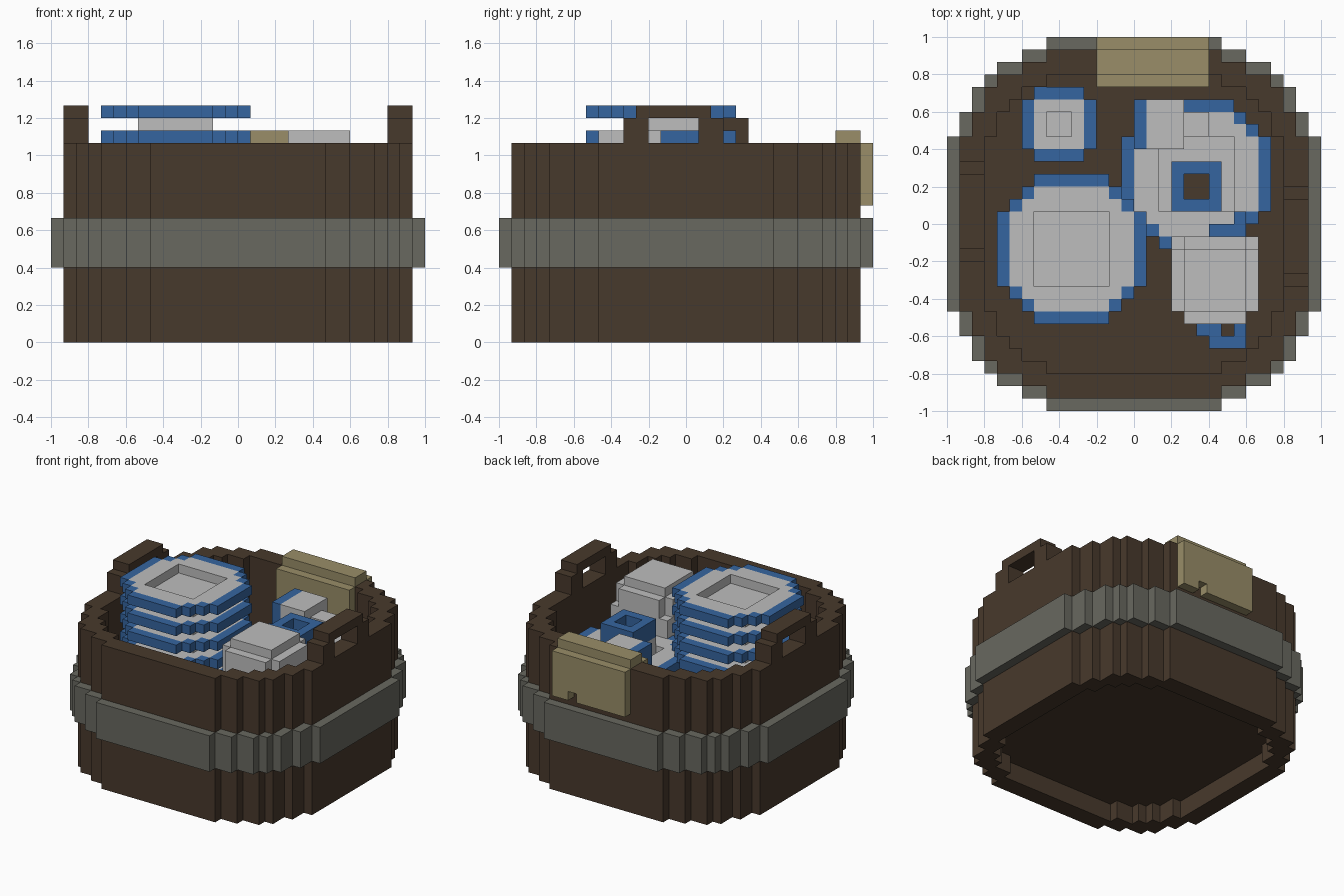
import bpy, bmesh

if "Cube" in bpy.data.objects:
    bpy.data.objects.remove(bpy.data.objects["Cube"])

U = 1 / 15  # block size


def material(name, rgb):
    m = bpy.data.materials.new(name)
    m.diffuse_color = (*rgb, 1)
    m.use_nodes = True
    m.node_tree.nodes["Principled BSDF"].inputs["Base Color"].default_value = m.diffuse_color
    return m


BROWN = material("dark_wood", (0.064, 0.041, 0.025))
GREY = material("iron_grey", (0.138, 0.138, 0.115))
BLUE = material("glaze_blue", (0.036, 0.130, 0.350))
WHITE = material("china_white", (0.515, 0.515, 0.515))
TAN = material("tan_cloth", (0.319, 0.270, 0.138))
MATS = [BROWN, GREY, BLUE, WHITE, TAN]


def rect(x0, x1, y0, y1):
    return {(i, j) for i in range(x0, x1) for j in range(y0, y1)}


def disc(widths, cx=0, cy=0):
    """Stepped disc: half width of each row, counted from the middle outwards."""
    cells = set()
    for r, w in enumerate(widths):
        cells |= rect(cx - w, cx + w, cy + r, cy + r + 1)
        cells |= rect(cx - w, cx + w, cy - r - 1, cy - r)
    return cells


def blocks(name, layers):
    """layers: (cells, z0, z1, material); only the outer faces of each layer are made."""
    bm = bmesh.new()

    def face(pts, mat):
        f = bm.faces.new([bm.verts.new((x * U, y * U, z * U)) for x, y, z in pts])
        f.material_index = MATS.index(mat)

    solid = {}
    for cells, z0, z1, mat in layers:
        for c in cells:
            for k in range(z0, z1):
                solid[(*c, k)] = mat
    for cells, z0, z1, mat in layers:
        for i, j in cells:
            if (i, j, z1) not in solid:
                face([(i, j, z1), (i + 1, j, z1), (i + 1, j + 1, z1), (i, j + 1, z1)], mat)
            if (i, j, z0 - 1) not in solid:
                face([(i, j, z0), (i, j + 1, z0), (i + 1, j + 1, z0), (i + 1, j, z0)], mat)
            sides = [((1, 0), (i + 1, j), (i + 1, j + 1)), ((-1, 0), (i, j + 1), (i, j)),
                     ((0, 1), (i + 1, j + 1), (i, j + 1)), ((0, -1), (i, j), (i + 1, j))]
            for (dx, dy), a, b in sides:
                if (i + dx, j + dy) in cells:
                    continue
                for k in range(z0, z1):
                    if (i + dx, j + dy, k) not in solid:
                        face([(*a, k), (*b, k), (*b, k + 1), (*a, k + 1)], mat)
    bmesh.ops.remove_doubles(bm, verts=bm.verts, dist=1e-4)
    me = bpy.data.meshes.new(name)
    bm.to_mesh(me)
    bm.free()
    for m in MATS:
        me.materials.append(m)
    ob = bpy.data.objects.new(name, me)
    bpy.context.collection.objects.link(ob)
    return ob


def plate(name, widths, foot, cx, cy, top):
    """Plate with blue rim, white face, sunken middle and a foot below."""
    full = disc(widths, cx, cy)
    inner = {(i, j) for i, j in full
             if {(i + 1, j), (i - 1, j), (i, j + 1), (i, j - 1)} <= full}
    well = rect(cx - foot, cx + foot, cy - foot, cy + foot)
    blocks(name, [(full - inner, top - 1, top, BLUE),
                  (inner - well, top - 1, top, WHITE),
                  (well, top - 2, top - 1, WHITE)])


# Tub wall, floor and metal band
outer = disc([14] * 7 + [13] * 2 + [12] * 2 + [11, 9, 7])
inside = disc([12] * 7 + [11] * 2 + [10, 9, 7])
hoop = disc([15] * 7 + [14] * 2 + [13] * 2 + [12, 11, 9, 7])
blocks("tub_wall", [(outer - inside, 0, 16, BROWN)])
blocks("tub_floor", [(inside, 2, 3, BROWN)])
blocks("metal_band", [(hoop - outer, 6, 10, GREY)])

# Handles, slightly offset from each other
for name, x, y in (("right_handle", 12, -5), ("left_handle", -14, -3)):
    blocks(name, [(rect(x, x + 2, y, y + 2) | rect(x, x + 2, y + 6, y + 8), 16, 18, BROWN),
                  (rect(x, x + 2, y + 1, y + 7), 18, 19, BROWN)])

# Cloth draped over the back wall, with a nick in its hem
hem = rect(-3, 6, 14, 15)
blocks("draped_cloth", [(hem - {(3, 14)}, 11, 12, TAN), (hem, 12, 16, TAN),
                        (rect(-3, 6, 12, 14), 16, 17, TAN),
                        (rect(-3, 6, 11, 12), 11, 16, TAN)])

# Stacks of plates
LARGE = [6, 6, 6, 5, 4, 3]
for n, top in enumerate(range(19, 4, -2)):
    plate(f"large_plate_{n}", LARGE, 3, -5, -2, top)
for n, top in enumerate((12, 10, 8, 6)):
    plate(f"side_plate_{n}", LARGE, 3, 5, 4, top)
for n, top in enumerate((8, 6)):
    plate(f"saucer_{n}", [3, 3, 2], 1, -6, 8, top)

# Upright cup with a dark drink
cup = rect(3, 7, 1, 5)
drink = rect(4, 6, 2, 4)
blocks("upright_cup", [(cup - drink, 11, 13, WHITE), (cup - drink, 13, 15, BLUE),
                       (drink, 11, 13, BROWN)])
blocks("cup_handle", [(rect(6, 9, -1, 0) | rect(8, 9, 0, 1), 12, 13, BLUE)])

# Cup lying on its side, blue rim at the left
blocks("lying_cup", [(rect(0, 1, 6, 10), 12, 15, BLUE), (rect(1, 4, 6, 10), 12, 15, WHITE),
                     (rect(4, 6, 7, 9), 12, 14, WHITE)])

# Rounded pot with a blue loop handle
belly = rect(3, 10, -7, -1)
mid = rect(4, 9, -8, -1) | rect(3, 10, -7, -2)
top = rect(4, 9, -7, -2)
blocks("pot", [(rect(5, 8, -6, -3), 3, 8, WHITE), (top, 8, 10, WHITE),
               (mid, 10, 12, WHITE), (belly | mid, 12, 14, WHITE),
               (mid, 14, 16, WHITE), (top, 16, 17, WHITE)])
blocks("pot_handle", [((rect(5, 7, -9, -8) | rect(8, 9, -9, -8) | rect(6, 9, -10, -9)),
                       11, 13, BLUE)])
